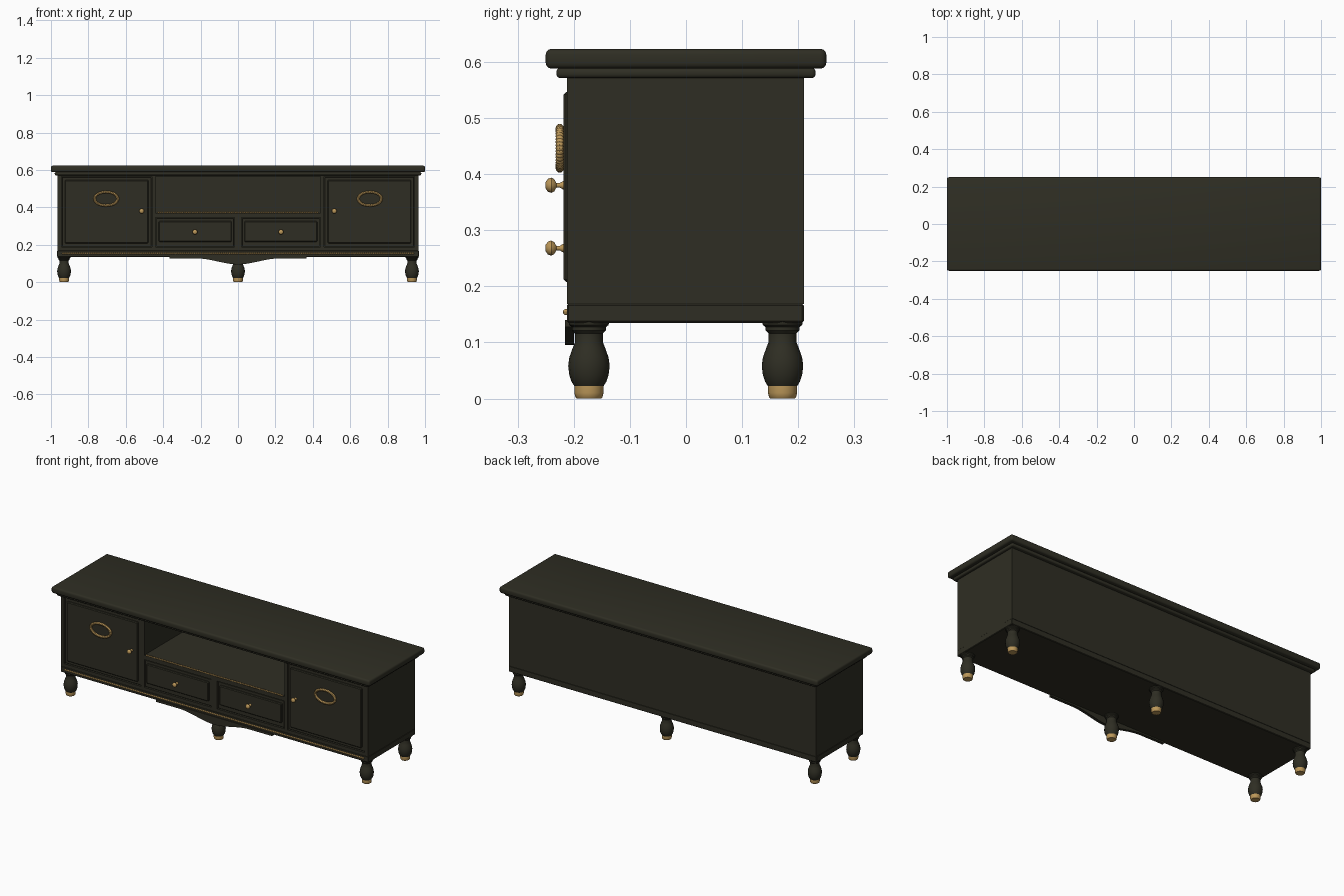
import bpy, bmesh, math
from mathutils import Matrix, Vector

if "Cube" in bpy.data.objects:
    bpy.data.objects.remove(bpy.data.objects["Cube"])


def material(name, colour):
    m = bpy.data.materials.new(name)
    m.use_nodes = True
    m.diffuse_color = colour
    bsdf = m.node_tree.nodes["Principled BSDF"]
    bsdf.inputs["Base Color"].default_value = colour
    bsdf.inputs["Roughness"].default_value = 0.6
    return m


DARK = material("dark olive paint", (0.028, 0.027, 0.017, 1))
GOLD = material("antique gold", (0.5, 0.31, 0.1, 1))


def finish(name, bm, mat, smooth=True):
    bmesh.ops.recalc_face_normals(bm, faces=bm.faces)
    mesh = bpy.data.meshes.new(name)
    bm.to_mesh(mesh)
    bm.free()
    mesh.materials.append(mat)
    ob = bpy.data.objects.new(name, mesh)
    bpy.context.collection.objects.link(ob)
    if smooth:
        bpy.ops.object.select_all(action="DESELECT")
        ob.select_set(True)
        bpy.context.view_layer.objects.active = ob
        bpy.ops.object.shade_smooth_by_angle(angle=math.radians(40))
    return ob


def box(name, x, y, z, bevel=0.0, segments=1):
    """Box between the (low, high) pairs x, y and z."""
    bm = bmesh.new()
    bmesh.ops.create_cube(bm, size=1)
    for v in bm.verts:
        v.co = [r[0] if c < 0 else r[1] for c, r in zip(v.co, (x, y, z))]
    if bevel:
        bmesh.ops.bevel(bm, geom=bm.edges[:], offset=bevel, segments=segments,
                        profile=0.5, affect="EDGES")
    return finish(name, bm, DARK, segments > 1)


def mirrored(x, side):
    return (x[0], x[1]) if side > 0 else (-x[1], -x[0])


def lathe(name, profile, mat, matrix, sides=16):
    """Closed turning of (radius, height) points about z."""
    bm = bmesh.new()
    rings = [[bm.verts.new((r * math.cos(math.tau * i / sides),
                            r * math.sin(math.tau * i / sides), h))
              for i in range(sides)] for r, h in profile]
    for a, b in zip(rings, rings[1:]):
        for i in range(sides):
            j = (i + 1) % sides
            bm.faces.new((a[i], a[j], b[j], b[i]))
    bm.faces.new(rings[0])
    bm.faces.new(rings[-1])
    bm.transform(matrix)
    return finish(name, bm, mat)


def beads(name, points, radius):
    bm = bmesh.new()
    for p in points:
        bmesh.ops.create_uvsphere(bm, u_segments=8, v_segments=6, radius=radius,
                                  matrix=Matrix.Translation(p))
    return finish(name, bm, GOLD)


def bead_row(name, half, y, z, radius):
    n = int(2 * half / (radius * 2))
    beads(name, [Vector((-half + 2 * half * i / n, y, z)) for i in range(n + 1)], radius)


FRONT, BACK = -0.212, 0.21

# Top slab, moulding and plinth
box("top_slab", (-1, 1), (-0.25, 0.25), (0.588, 0.623), 0.01, 3)
box("top_moulding", (-0.98, 0.98), (-0.231, 0.231), (0.571, 0.589), 0.007, 3)
box("plinth", (-0.967, 0.967), (FRONT, BACK), (0.135, 0.169), 0.003)

# Carcass boards
box("cabinet_floor", (-0.964, 0.964), (FRONT, BACK), (0.168, 0.187))
box("cabinet_ceiling", (-0.964, 0.964), (FRONT, BACK), (0.565, 0.572))
box("back_panel", (-0.96, 0.96), (0.195, BACK), (0.17, 0.572))
box("niche_shelf", (-0.45, 0.45), (FRONT, 0.2), (0.345, 0.37))
box("drawer_divider", (-0.018, 0.018), (FRONT, 0.2), (0.18, 0.35))

for side, label in ((1, "left"), (-1, "right")):
    box(label + "_side_panel", mirrored((0.944, 0.965), side), (FRONT, BACK), (0.168, 0.572))
    box(label + "_partition", mirrored((0.44, 0.46), side), (FRONT, 0.2), (0.18, 0.57))

    # Door and drawer fronts with raised panels
    box(label + "_door", mirrored((0.463, 0.941), side), (-0.207, -0.19), (0.19, 0.562), 0.002)
    box(label + "_door_panel", mirrored((0.479, 0.926), side), (-0.218, -0.2), (0.208, 0.546), 0.004)
    box(label + "_drawer", mirrored((0.021, 0.437), side), (-0.207, 0.15), (0.19, 0.342), 0.002)
    box(label + "_drawer_panel", mirrored((0.034, 0.424), side), (-0.218, -0.2), (0.216, 0.326), 0.004)

    # Turned knobs
    knob = [(0.008, 0), (0.007, 0.003), (0.004, 0.008), (0.004, 0.014), (0.011, 0.018),
            (0.0135, 0.023), (0.0115, 0.029), (0.006, 0.033)]
    for part, x, z in (("door", 0.515, 0.38), ("drawer", 0.23, 0.268)):
        place = Matrix.Translation((side * x, -0.217, z)) @ Matrix.Rotation(math.pi / 2, 4, "X")
        lathe(f"{label}_{part}_knob", knob, GOLD, place)

    # Beaded oval on each door
    count = 40
    beads(label + "_oval_trim",
          [Vector((side * 0.705 + 0.062 * math.cos(math.tau * i / count), -0.225,
                   0.446 + 0.036 * math.sin(math.tau * i / count))) for i in range(count)], 0.0075)

# Beaded strips on shelf and plinth
bead_row("shelf_trim", 0.425, -0.212, 0.373, 0.005)
bead_row("plinth_trim", 0.935, -0.214, 0.154, 0.0055)

# Curved apron under the front
bm = bmesh.new()
lower = []
for i in range(-24, 25):
    x = 0.365 * i / 24
    t = max(0.0, 1 - abs(x) / 0.22)
    lower.append((x, 0.127 - 0.032 * t * t * (3 - 2 * t)))
outline = [(-0.365, 0.14)] + lower + [(0.365, 0.14)]
face = bm.faces.new([bm.verts.new((x, -0.216, z)) for x, z in outline])
out = bmesh.ops.extrude_face_region(bm, geom=[face])
bmesh.ops.translate(bm, vec=(0, 0.016, 0),
                    verts=[g for g in out["geom"] if isinstance(g, bmesh.types.BMVert)])
finish("front_apron", bm, DARK)

# Turned legs with gold feet
leg = [(0.036, 0.137), (0.035, 0.131), (0.03, 0.127), (0.03, 0.121), (0.025, 0.116),
       (0.025, 0.1), (0.029, 0.09), (0.035, 0.073), (0.037, 0.058), (0.035, 0.042),
       (0.031, 0.03), (0.026, 0.022)]
foot = [(0.026, 0.023), (0.026, 0.01), (0.024, 0.002), (0.022, 0)]
for row, y in (("front", -0.173), ("back", 0.172)):
    for spot, x in (("left", 0.93), ("middle", 0), ("right", -0.93)):
        place = Matrix.Translation((x, y, 0))
        lathe(f"{row}_{spot}_leg", leg, DARK, place)
        lathe(f"{row}_{spot}_foot", foot, GOLD, place)
